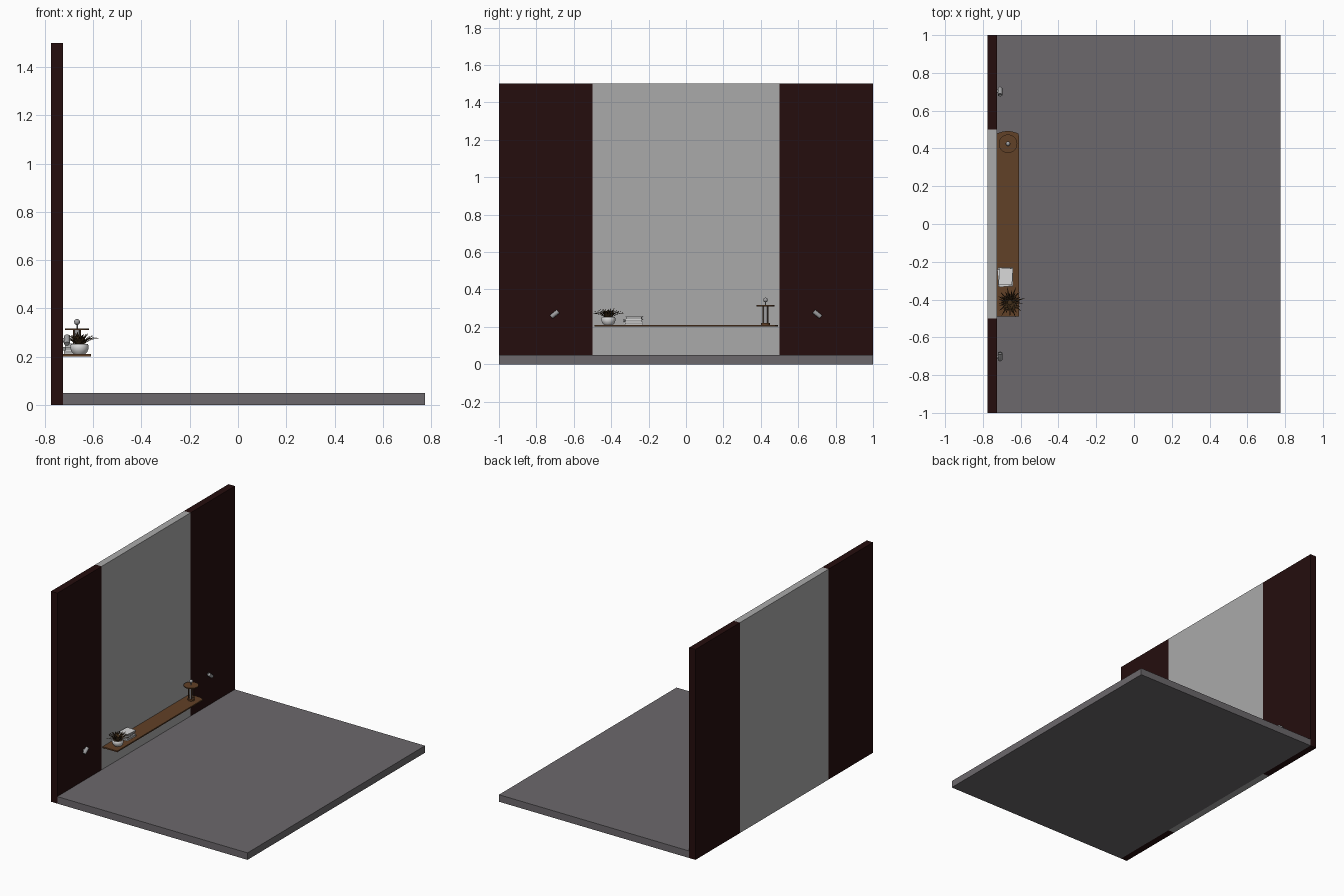
import bpy, bmesh, math, random
from mathutils import Vector, Matrix

if "Cube" in bpy.data.objects:
    bpy.data.objects.remove(bpy.data.objects["Cube"])

random.seed(4)


def mat(name, rgb):
    m = bpy.data.materials.new(name)
    m.diffuse_color = (*rgb, 1)
    m.use_nodes = True
    m.node_tree.nodes["Principled BSDF"].inputs["Base Color"].default_value = m.diffuse_color
    return m


FLOOR = mat("floor grey", (0.15, 0.14, 0.15))
DARK = mat("dark maroon", (0.018, 0.004, 0.004))
PLASTER = mat("plaster grey", (0.40, 0.40, 0.40))
WOOD = mat("shelf wood", (0.12, 0.052, 0.02))
LEAF = mat("leaf brown", (0.055, 0.028, 0.010))
WHITE = mat("ceramic white", (0.70, 0.70, 0.70))
METAL = mat("lamp metal", (0.35, 0.35, 0.36))


def add(name, bm, material, smooth=False):
    bmesh.ops.recalc_face_normals(bm, faces=bm.faces)
    me = bpy.data.meshes.new(name)
    bm.to_mesh(me)
    bm.free()
    me.materials.append(material)
    ob = bpy.data.objects.new(name, me)
    bpy.context.collection.objects.link(ob)
    if smooth:
        bpy.ops.object.select_all(action='DESELECT')
        ob.select_set(True)
        bpy.context.view_layer.objects.active = ob
        bpy.ops.object.shade_smooth_by_angle(angle=math.radians(40))
    return ob


def box(name, lo, hi, material, turn=0):
    lo, hi = Vector(lo), Vector(hi)
    bm = bmesh.new()
    bmesh.ops.create_cube(bm, size=1, matrix=Matrix.Translation((lo + hi) / 2)
                          @ Matrix.Rotation(turn, 4, 'Z') @ Matrix.Diagonal((*(hi - lo), 1)))
    return add(name, bm, material)


def lathe(name, profile, center, material, steps=24, axis=(0, 0, 1)):
    # spin a (radius, height) profile about an axis through center
    bm = bmesh.new()
    vs = [bm.verts.new((r, 0, z)) for r, z in profile]
    es = [bm.edges.new(p) for p in zip(vs, vs[1:])]
    bmesh.ops.spin(bm, geom=vs + es, cent=(0, 0, 0), axis=(0, 0, 1),
                   angle=math.tau, steps=steps, use_merge=True)
    bmesh.ops.remove_doubles(bm, verts=bm.verts, dist=1e-5)
    rot = Vector((0, 0, 1)).rotation_difference(Vector(axis)).to_matrix().to_4x4()
    bm.transform(Matrix.Translation(center) @ rot)
    return add(name, bm, material, True)


def rod(name, r, z0, z1, center, material, steps=24, axis=(0, 0, 1)):
    return lathe(name, [(0, z0), (r, z0), (r, z1), (0, z1)], center, material, steps, axis)


# room: floor slab and three wall panels
box("floor", (-0.725, -1, 0), (0.775, 1, 0.05), FLOOR)
box("wall_panel_left", (-0.775, -1, 0), (-0.725, -0.5, 1.5), DARK)
box("wall_panel_middle", (-0.775, -0.5, 0), (-0.725, 0.5, 1.5), PLASTER)
box("wall_panel_right", (-0.775, 0.5, 0), (-0.725, 1, 1.5), DARK)

# shelf board with one bowed end
outline = [(-0.727, -0.49), (-0.609, -0.49), (-0.609, 0.462)]
outline += [(-0.612 - 0.115 * t, 0.468 + 0.024 * math.sin(math.pi * (0.15 + 0.7 * t)))
            for t in [i / 8 for i in range(9)]]
bm = bmesh.new()
face = bm.faces.new([bm.verts.new((x, y, 0.202)) for x, y in outline])
ext = bmesh.ops.extrude_face_region(bm, geom=[face])
bmesh.ops.translate(bm, vec=(0, 0, 0.009),
                    verts=[v for v in ext["geom"] if isinstance(v, bmesh.types.BMVert)])
add("shelf", bm, WOOD)
TOP = 0.211

# plant pot and soil
pot = Vector((-0.657, -0.415, TOP))
lathe("plant_pot", [(0, 0), (0.024, 0), (0.033, 0.010), (0.038, 0.024), (0.037, 0.036),
                    (0.034, 0.042), (0.031, 0.042), (0.032, 0.034), (0, 0.034)], pot, WHITE)
rod("soil", 0.031, 0.033, 0.037, pot, LEAF)

# arching leaf blades fanned around the pot
bm = bmesh.new()
for i in range(46):
    a = i * 2.39996
    lean = (i + 1) / 46
    reach = 0.012 + 0.062 * lean
    rise = random.uniform(0.045, 0.062) * (1 - 0.25 * lean)
    out = Vector((math.cos(a), math.sin(a), 0))
    if pot.x + out.x * (reach + 0.012) < -0.715:
        reach = (-0.717 - pot.x) / out.x - 0.012
    side = Vector((-out.y, out.x, 0))
    rows = []
    for k in range(5):
        t = k / 4
        c = pot + out * (0.012 + reach * t) + Vector(
            (0, 0, 0.036 + rise * (1.5 * t - (0.5 + 0.35 * lean) * t * t)))
        w = 0.0042 * (1 - t ** 2) + 0.0006
        rows.append([bm.verts.new(c + side * w), bm.verts.new(c - Vector((0, 0, 0.0015))),
                     bm.verts.new(c - side * w)])
    for p, q in zip(rows, rows[1:]):
        for j in range(2):
            bm.faces.new((p[j], p[j + 1], q[j + 1], q[j]))
add("plant_leaves", bm, LEAF)

# stack of books: covers, spine and pages
for i, (dx, dy, turn) in enumerate([(0, 0, 0.0), (-0.001, -0.004, 0.10), (0.002, 0.003, -0.06)]):
    cx, cy, z = -0.681 + dx, -0.280 + dy, TOP + i * 0.0145
    hx, hy = 0.040 - i * 0.002, 0.050 - i * 0.003
    piv = Matrix.Translation((cx, cy, z)) @ Matrix.Rotation(turn, 4, 'Z')
    for part, lo, hi, m in [
            ("cover_bottom", (-hx, -hy, 0), (hx, hy, 0.002), WHITE),
            ("cover_top", (-hx, -hy, 0.0125), (hx, hy, 0.0145), WHITE),
            ("spine", (-hx, -hy, 0.002), (-hx + 0.002, hy, 0.0125), WHITE),
            ("pages", (-hx + 0.002, -hy + 0.003, 0.002), (hx - 0.003, hy - 0.003, 0.0125), PLASTER)]:
        ob = box(f"book_{i + 1}_{part}", lo, hi, m)
        ob.data.transform(piv)

# table ornament: base, glass-like core, posts, canopy and ball finial
orn = Vector((-0.667, 0.425, TOP))
rod("ornament_base", 0.023, 0, 0.010, orn, WOOD)
rod("ornament_core", 0.010, 0.010, 0.099, orn, METAL)
for k in range(4):
    a = math.radians(45 + 90 * k)
    rod(f"ornament_post_{k + 1}", 0.003, 0.010, 0.099,
        orn + Vector((0.0185 * math.cos(a), 0.0185 * math.sin(a), 0)), WOOD, 8)
rod("ornament_canopy", 0.049, 0.099, 0.106, orn, WOOD, 32)
rod("ornament_stem", 0.003, 0.106, 0.124, orn, METAL, 8)
lathe("ornament_ball", [(0.012 * math.sin(math.pi * k / 10), 0.133 - 0.012 * math.cos(math.pi * k / 10))
                        for k in range(11)], orn, METAL, 16)

# wall lamps: mirrored tilted spotlights on short arms
for s, label in [(-1, "left"), (1, "right")]:
    c = Vector((-0.709, s * 0.702, 0.268))
    ax = Vector((0, -s * 0.78, 0.62)).normalized()
    lathe(f"lamp_{label}_shade", [(0, -0.024), (0.010, -0.024), (0.012, -0.020), (0.012, 0.024),
                                  (0.010, 0.024), (0.010, 0.018), (0, 0.018)], c, METAL, 20, ax)
    rod(f"lamp_{label}_mount", 0.009, -0.001, 0.012, Vector((-0.725, c.y, c.z)), METAL, 16, (1, 0, 0))
